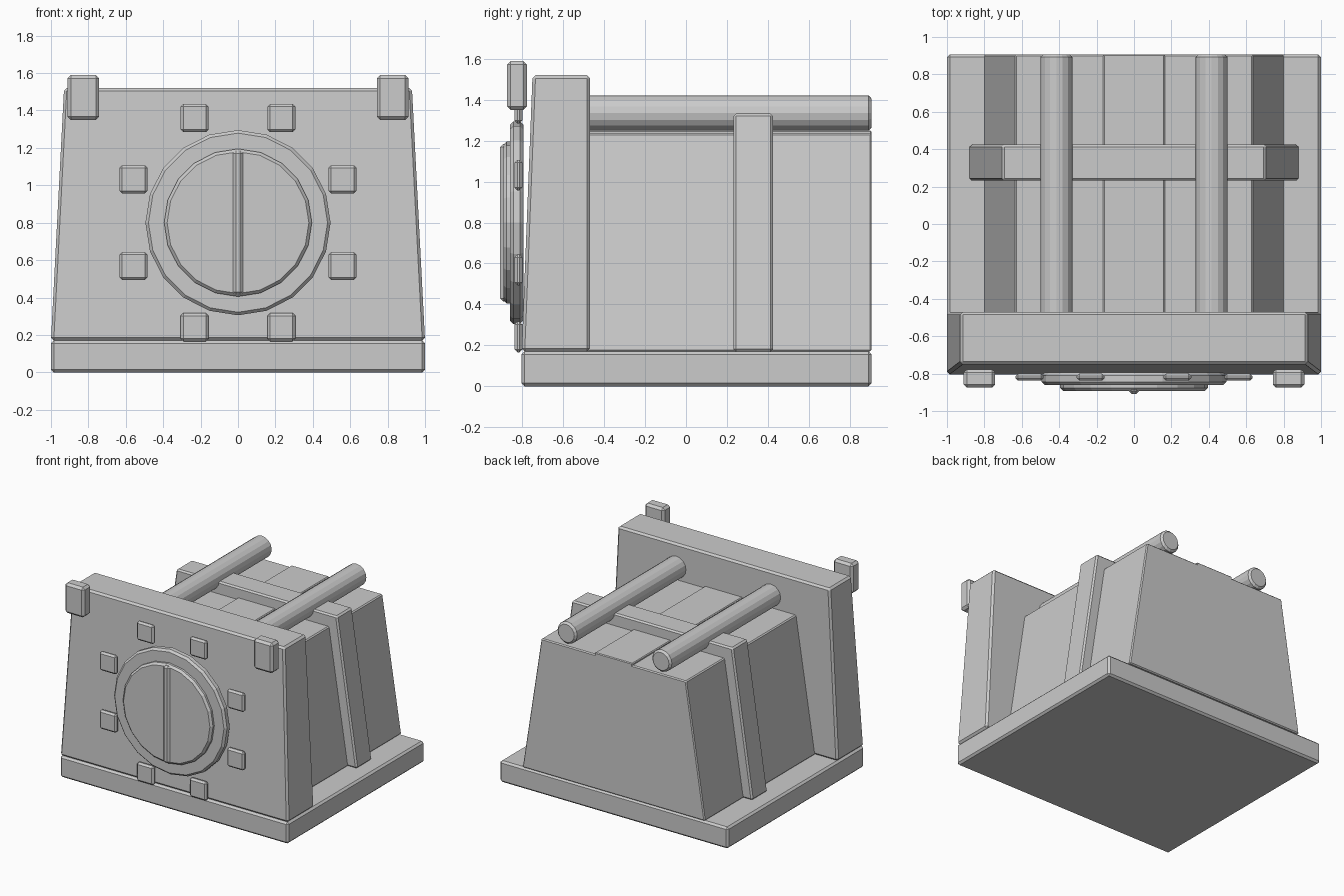
import bpy, bmesh, math
from mathutils import Matrix

if "Cube" in bpy.data.objects:
    bpy.data.objects.remove(bpy.data.objects["Cube"])


def finish(name, bm, bevel):
    bmesh.ops.recalc_face_normals(bm, faces=bm.faces)
    mesh = bpy.data.meshes.new(name)
    bm.to_mesh(mesh)
    bm.free()
    obj = bpy.data.objects.new(name, mesh)
    bpy.context.collection.objects.link(obj)
    if bevel:
        mod = obj.modifiers.new("bevel", 'BEVEL')
        mod.width = bevel
        mod.segments = 1
        mod.limit_method = 'ANGLE'
        mod.angle_limit = math.radians(40)
    return obj


def block(name, x, y, z, top_x=None, top_y=None, bevel=0.012):
    """Box from (min, max) ranges; the top may have its own x and y ranges."""
    bm = bmesh.new()
    bmesh.ops.create_cube(bm, size=2)
    for v in bm.verts:
        up = v.co.z > 0
        xr = top_x if up and top_x else x
        yr = top_y if up and top_y else y
        v.co = (xr[v.co.x > 0], yr[v.co.y > 0], z[up])
    return finish(name, bm, bevel)


def cylinder_y(name, x, z, radius, y, sides, bevel):
    """Cylinder lying along y between y[0] and y[1]."""
    bm = bmesh.new()
    m = Matrix.Translation((x, (y[0] + y[1]) / 2, z)) @ Matrix.Rotation(math.pi / 2, 4, 'X')
    bmesh.ops.create_cone(bm, cap_ends=True, segments=sides, radius1=radius,
                          radius2=radius, depth=y[1] - y[0], matrix=m)
    return finish(name, bm, bevel)


BACK = 0.907

# Base slab, tapered housing and taller front plate
block("base", (-1, 1), (-0.805, BACK), (0, 0.17), bevel=0.015)
block("housing", (-0.8, 0.8), (-0.5, BACK), (0.17, 1.235), top_x=(-0.635, 0.635), bevel=0.008)
block("front_plate", (-1, 1), (-0.803, -0.47), (0.17, 1.52),
      top_x=(-0.93, 0.93), top_y=(-0.75, -0.47), bevel=0.015)

# Strap over the housing and raised strip along the roof
block("strap", (-0.88, 0.88), (0.232, 0.425), (0.17, 1.332), top_x=(-0.705, 0.705))
block("roof_strip", (-0.165, 0.165), (-0.5, BACK), (1.22, 1.25), bevel=0.006)

# Roof pipes and corner lugs
for side, s in (("left", -1), ("right", 1)):
    cylinder_y(f"{side}_pipe", s * 0.415, 1.335, 0.086, (-0.5, BACK), 16, 0.015)
    cx = s * 0.827
    block(f"{side}_corner_lug", (cx - 0.085, cx + 0.085), (-0.875, -0.777), (1.35, 1.59), bevel=0.018)

# Round hatch: outer rim, raised disc and centre bar
cylinder_y("hatch_rim", 0, 0.8, 0.495, (-0.86, -0.795), 20, 0.016)
cylinder_y("hatch_disc", 0, 0.8, 0.395, (-0.893, -0.84), 20, 0.016)
block("hatch_bar", (-0.027, 0.027), (-0.908, -0.86), (0.415, 1.185), bevel=0.015)

# Ring of studs around the hatch
for i in range(8):
    a = math.radians(22.5 + 45 * i)
    cx, cz = 0.605 * math.cos(a), 0.8 + 0.605 * math.sin(a)
    block(f"stud_{i + 1}", (cx - 0.075, cx + 0.075), (-0.838, -0.80), (cz - 0.075, cz + 0.075), bevel=0.014)
